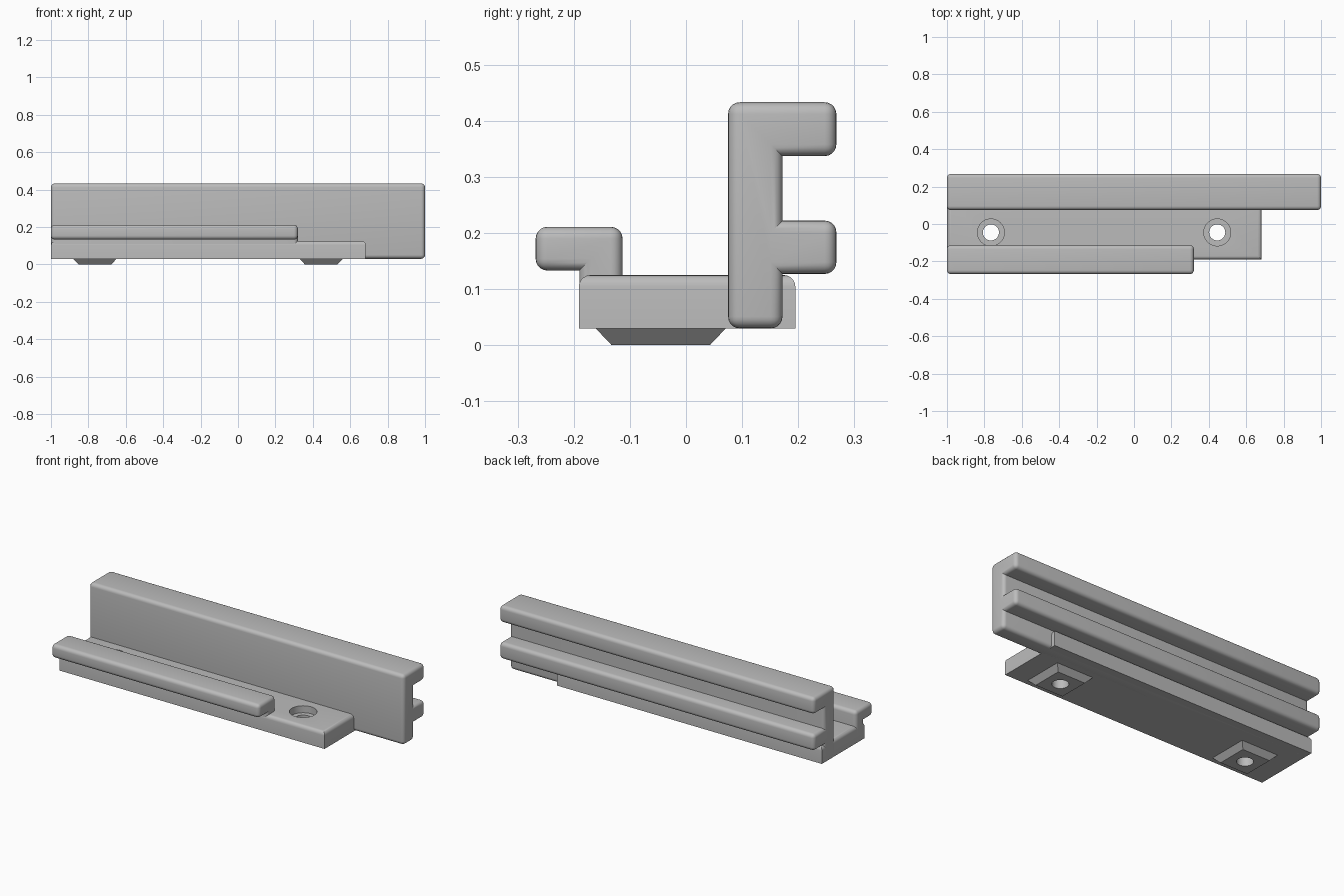
import bpy, bmesh, math
from mathutils import Matrix

if "Cube" in bpy.data.objects:
    bpy.data.objects.remove(bpy.data.objects["Cube"], do_unlink=True)

GREY = (0.5, 0.5, 0.5, 1)
grey = bpy.data.materials.new("plain grey")
grey.use_nodes = True
grey.diffuse_color = GREY
grey.node_tree.nodes["Principled BSDF"].inputs["Base Color"].default_value = GREY

RADIUS = 0.021
HOLES = (-0.765, 0.445)
HOLE_Y = -0.045


def make_object(name, bm):
    bmesh.ops.recalc_face_normals(bm, faces=bm.faces)
    mesh = bpy.data.meshes.new(name)
    bm.to_mesh(mesh)
    bm.free()
    mesh.materials.append(grey)
    obj = bpy.data.objects.new(name, mesh)
    bpy.context.collection.objects.link(obj)
    return obj


def activate(obj):
    bpy.ops.object.select_all(action='DESELECT')
    obj.select_set(True)
    bpy.context.view_layer.objects.active = obj


def smooth(obj):
    activate(obj)
    bpy.ops.object.shade_smooth_by_angle(angle=math.radians(35))


def rounded_extrusion(name, profile, x0, x1, keep):
    """Extrude a (y, z) profile along x, rounding the convex edges that pass keep."""
    bm = bmesh.new()
    face = bm.faces.new([bm.verts.new((x0, y, z)) for y, z in profile])
    out = bmesh.ops.extrude_face_region(bm, geom=[face])
    moved = [v for v in out["geom"] if isinstance(v, bmesh.types.BMVert)]
    bmesh.ops.translate(bm, verts=moved, vec=(x1 - x0, 0, 0))
    bmesh.ops.recalc_face_normals(bm, faces=bm.faces)
    edges = [e for e in bm.edges if e.is_convex and keep(e)]
    bmesh.ops.bevel(bm, geom=edges, offset=RADIUS, segments=5, profile=0.5,
                    affect='EDGES', clamp_overlap=True)
    return make_object(name, bm)


def cylinder(x, radius, z0, z1):
    bm = bmesh.new()
    bmesh.ops.create_cone(bm, cap_ends=True, segments=40, radius1=radius, radius2=radius,
                          depth=z1 - z0,
                          matrix=Matrix.Translation((x, HOLE_Y, (z0 + z1) / 2)))
    return make_object("hole_cutter", bm)


def cut(obj, cutter):
    mod = obj.modifiers.new("hole", 'BOOLEAN')
    mod.operation = 'DIFFERENCE'
    mod.solver = 'EXACT'
    mod.object = cutter
    activate(obj)
    bpy.ops.object.modifier_apply(modifier=mod.name)
    bpy.data.objects.remove(cutter, do_unlink=True)


# Tall back wall with two rails along its rear
wall = [(0.075, 0.03), (0.172, 0.03), (0.172, 0.127), (0.268, 0.127), (0.268, 0.222),
        (0.172, 0.222), (0.172, 0.337), (0.268, 0.337), (0.268, 0.433), (0.075, 0.433)]
smooth(rounded_extrusion("back_wall", wall, -1, 1, lambda e: True))

# Low front rail with an overhanging lip
rail = [(-0.19, 0.07), (-0.113, 0.07), (-0.113, 0.211), (-0.268, 0.211),
        (-0.268, 0.133), (-0.19, 0.133)]
smooth(rounded_extrusion("front_rail", rail, -1, 0.32,
                         lambda e: max(v.co.z for v in e.verts) > 0.08))

# Base plate, rounded on top only, with counterbored screw holes
plate = [(-0.191, 0.03), (0.195, 0.03), (0.195, 0.125), (-0.191, 0.125)]
base = rounded_extrusion("base_plate", plate, -0.999, 0.683,
                         lambda e: min(v.co.z for v in e.verts) > 0.1)
for x in HOLES:
    cut(base, cylinder(x, 0.072, 0.085, 0.2))
    cut(base, cylinder(x, 0.043, -0.1, 0.2))
smooth(base)

# Tapered square feet around the holes
for side, x in zip(("right", "left"), HOLES):
    bm = bmesh.new()
    bmesh.ops.create_cone(bm, cap_ends=True, segments=4, radius1=0.0875 * math.sqrt(2),
                          radius2=0.116 * math.sqrt(2), depth=0.03,
                          matrix=Matrix.Translation((x, HOLE_Y, 0.015))
                          @ Matrix.Rotation(math.pi / 4, 4, 'Z'))
    foot = make_object(side + "_foot", bm)
    cut(foot, cylinder(x, 0.043, -0.1, 0.2))
    smooth(foot)
